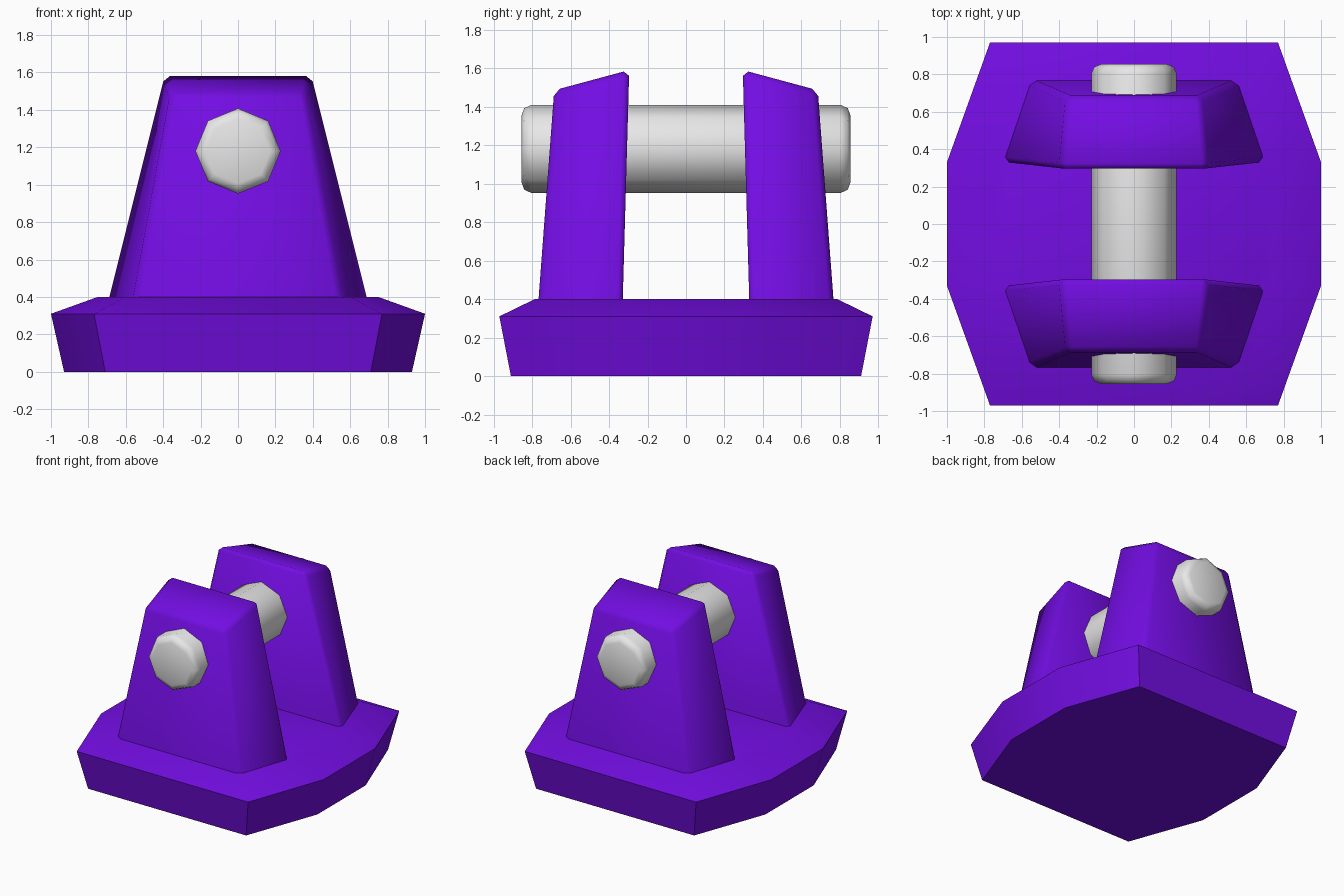
import bpy, bmesh, math
from mathutils import Matrix

if "Cube" in bpy.data.objects:
    bpy.data.objects.remove(bpy.data.objects["Cube"])


def material(name, rgb):
    m = bpy.data.materials.new(name)
    m.diffuse_color = (*rgb, 1)
    m.use_nodes = True
    m.node_tree.nodes["Principled BSDF"].inputs["Base Color"].default_value = m.diffuse_color
    return m


purple = material("purple paint", (0.17, 0.004, 0.76))
grey = material("light grey metal", (0.8, 0.8, 0.8))


def finish(name, bm, mat, angle):
    bmesh.ops.recalc_face_normals(bm, faces=bm.faces)
    me = bpy.data.meshes.new(name)
    bm.to_mesh(me)
    bm.free()
    me.materials.append(mat)
    ob = bpy.data.objects.new(name, me)
    bpy.context.collection.objects.link(ob)
    bpy.ops.object.select_all(action='DESELECT')
    ob.select_set(True)
    bpy.context.view_layer.objects.active = ob
    bpy.ops.object.shade_smooth_by_angle(angle=math.radians(angle))
    return ob


def loft(rings):
    bm = bmesh.new()
    vs = [[bm.verts.new(p) for p in r] for r in rings]
    n = len(vs[0])
    for a, b in zip(vs, vs[1:]):
        for i in range(n):
            j = (i + 1) % n
            bm.faces.new((a[i], a[j], b[j], b[i]))
    bm.faces.new(vs[0])
    bm.faces.new(vs[-1])
    return bm


# Eight-sided base plate with a sloped upper rim
def base_ring(xc, yc, xs, ys, z):
    q = [(xs, -ys), (xs, ys), (xc, yc), (-xc, yc)]
    return [(x, y, z) for x, y in q + [(-xs, ys), (-xs, -ys), (-xc, -yc), (xc, -yc)]]


finish("base_plate", loft([base_ring(0.71, 0.91, 0.93, 0.31, 0),
                           base_ring(0.77, 0.97, 1.0, 0.33, 0.31),
                           base_ring(0.60, 0.785, 0.75, 0.30, 0.40)]), purple, 30)

# Two tapered lugs with chamfered edges and a sloping top
for name, s in (("front_lug", -1), ("back_lug", 1)):
    low = [(-0.71, 0.33 * s, 0.35), (0.71, 0.33 * s, 0.35),
           (0.56, 0.77 * s, 0.35), (-0.56, 0.77 * s, 0.35)]
    high = [(-0.395, 0.295 * s, 1.59), (0.395, 0.295 * s, 1.59),
            (0.36, 0.685 * s, 1.485), (-0.36, 0.685 * s, 1.485)]
    bm = loft([low, high])
    edges = [e for e in bm.edges if any(v.co.z > 0.5 for v in e.verts)]
    bmesh.ops.bevel(bm, geom=edges, offset=0.03, segments=1, affect='EDGES')
    finish(name, bm, purple, 60)

# Octagonal cross pin with chamfered ends
bm = bmesh.new()
bmesh.ops.create_cone(bm, cap_ends=True, segments=8, radius1=0.228, radius2=0.228,
                      depth=1.71, matrix=Matrix.Translation((0, 0, 1.18))
                      @ Matrix.Rotation(math.pi / 2, 4, 'X'))
rims = [e for e in bm.edges if abs(e.verts[0].co.y - e.verts[1].co.y) < 0.01]
bmesh.ops.bevel(bm, geom=rims, offset=0.05, segments=2, profile=0.5, affect='EDGES')
finish("cross_pin", bm, grey, 60)
